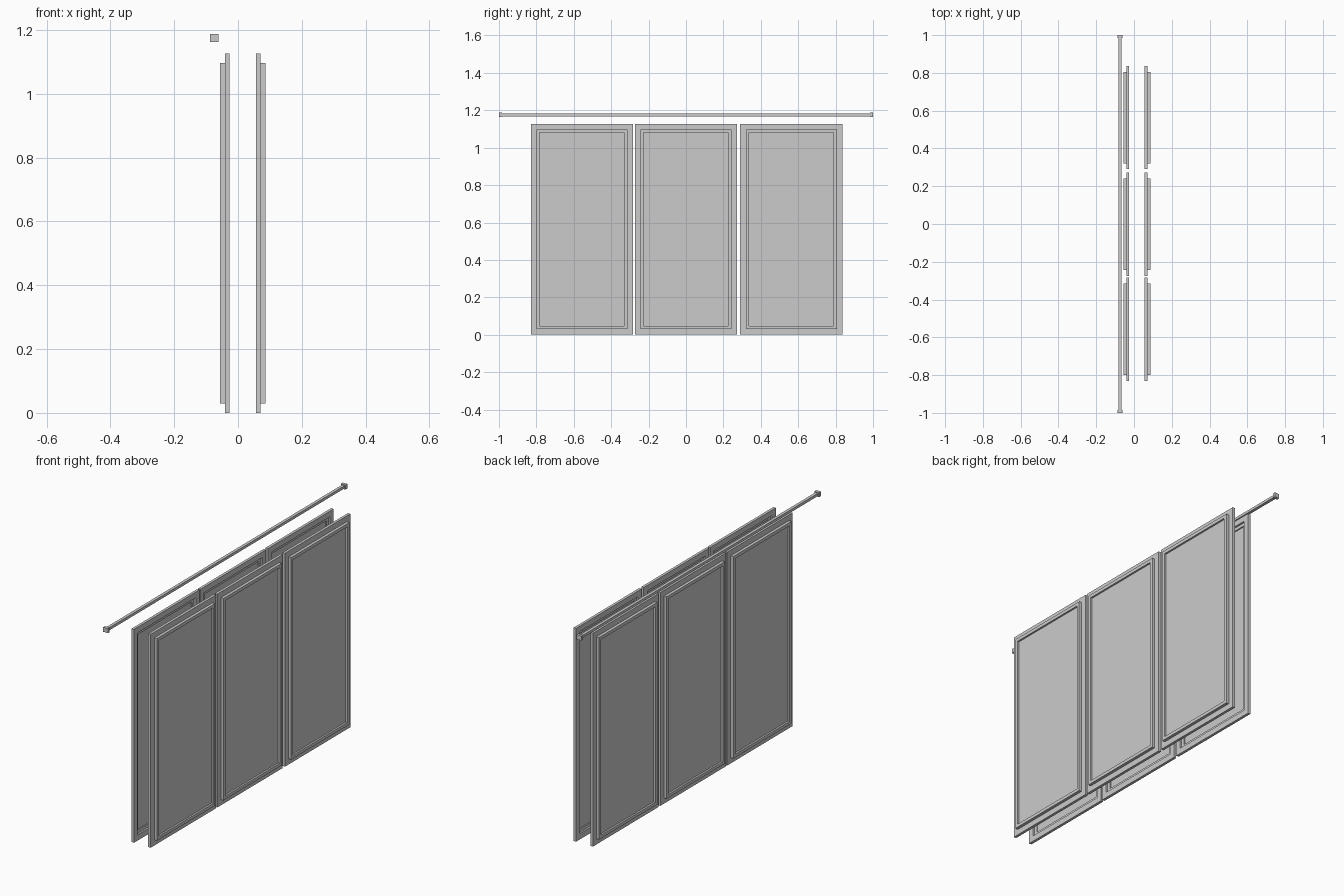
import bpy, bmesh

if "Cube" in bpy.data.objects:
    bpy.data.objects.remove(bpy.data.objects["Cube"])

def add_mesh(name, boxes):
    """One object from axis-aligned boxes given as (x0, x1, y0, y1, z0, z1)."""
    bm = bmesh.new()
    for x0, x1, y0, y1, z0, z1 in boxes:
        verts = bmesh.ops.create_cube(bm, size=1)["verts"]
        for v in verts:
            v.co = (x1 if v.co.x > 0 else x0,
                    y1 if v.co.y > 0 else y0,
                    z1 if v.co.z > 0 else z0)
    me = bpy.data.meshes.new(name)
    bm.to_mesh(me)
    bm.free()
    ob = bpy.data.objects.new(name, me)
    bpy.context.collection.objects.link(ob)
    return ob

def add_frame(name, xs, ys, zs, w):
    """Closed rectangular ring of width w, extruded along x."""
    bm = bmesh.new()
    def loop(x, d):
        return [bm.verts.new((x, y, z)) for y, z in (
            (ys[0] + d, zs[0] + d), (ys[1] - d, zs[0] + d),
            (ys[1] - d, zs[1] - d), (ys[0] + d, zs[1] - d))]
    loops = [loop(xs[0], 0), loop(xs[1], 0), loop(xs[1], w), loop(xs[0], w)]
    for a, b in zip(loops, loops[1:] + loops[:1]):
        for i in range(4):
            j = (i + 1) % 4
            bm.faces.new((a[i], a[j], b[j], b[i]))
    bmesh.ops.recalc_face_normals(bm, faces=bm.faces)
    me = bpy.data.meshes.new(name)
    bm.to_mesh(me)
    bm.free()
    ob = bpy.data.objects.new(name, me)
    bpy.context.collection.objects.link(ob)
    return ob

HEIGHT, HALF, INSET, RING = 1.127, 0.273, 0.03, 0.017

# two facing rows of three window sashes
for row, face, s in (("rear", -0.041, -1), ("front", 0.071, 1)):
    for n, yc in enumerate((-0.557, -0.001, 0.563), 1):
        ys, zs = (yc - HALF, yc + HALF), (0, HEIGHT)
        yi = (ys[0] + INSET, ys[1] - INSET)
        zi = (INSET, HEIGHT - INSET)
        span = lambda a, b: sorted((face + s * a, face + s * b))
        # flat outer casing
        add_frame(f"{row}_casing_{n}", span(-0.0145, 0), ys, zs, INSET)
        # raised inner sash
        add_frame(f"{row}_sash_{n}", span(-0.005, 0.0155), yi, zi, RING)
        # pane
        add_mesh(f"{row}_pane_{n}", [(*span(0.001, 0.006),
                 yi[0] + RING, yi[1] - RING, zi[0] + RING, zi[1] - RING)])

# curtain rail with square end caps
X, Z = -0.0745, 1.175
add_mesh("curtain_rail", [(X - 0.008, X + 0.008, -0.985, 0.985, Z - 0.007, Z + 0.007)])
for side, s in (("left", -1), ("right", 1)):
    y0, y1 = sorted((s * 0.984, s))
    add_mesh(f"rail_end_{side}", [(X - 0.014, X + 0.014, y0, y1, Z - 0.012, Z + 0.012)])
